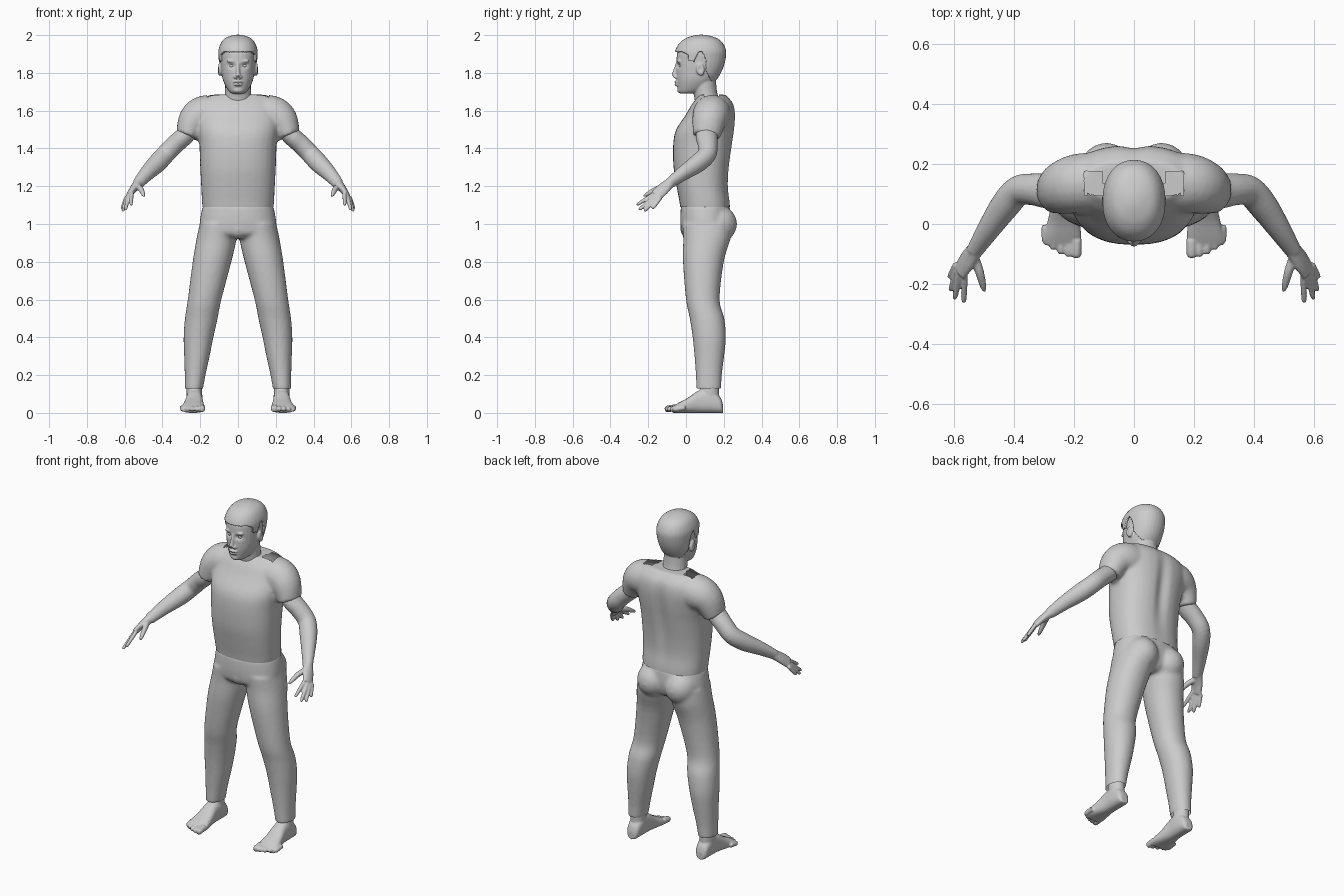
import bpy, bmesh, math
from mathutils import Vector, Matrix

if "Cube" in bpy.data.objects:
    bpy.data.objects.remove(bpy.data.objects["Cube"])

grey = bpy.data.materials.new("plain grey")
grey.use_nodes = True
tone = (0.6, 0.6, 0.6, 1)
grey.diffuse_color = tone
grey.node_tree.nodes["Principled BSDF"].inputs["Base Color"].default_value = tone

X, Y, Z = Vector((1, 0, 0)), Vector((0, 1, 0)), Vector((0, 0, 1))


def spline(rows, steps=4):
    """Catmull-Rom through rows of numbers."""
    rows = [Vector(r) for r in rows]
    out = []
    for i in range(len(rows) - 1):
        a, b = rows[max(i - 1, 0)], rows[i]
        c, d = rows[i + 1], rows[min(i + 2, len(rows) - 1)]
        for k in range(steps):
            t = k / steps
            out.append(b + (c - a) * t / 2 + (a * 2 - b * 5 + c * 4 - d) * t * t / 2
                       + (b * 3 - a - c * 3 + d) * t ** 3 / 2)
    return out + [rows[-1]]


def loft(bm, rings, power=2.0, sides=32):
    """Closed skin over rings of (centre, half axis u, half axis v)."""
    def bend(w):
        return math.copysign(abs(w) ** (2 / power), w)
    loops = []
    for centre, u, v in rings:
        angles = [math.tau * i / sides for i in range(sides)]
        loops.append([bm.verts.new(centre + u * bend(math.cos(a)) + v * bend(math.sin(a)))
                      for a in angles])
    for lo, hi in zip(loops, loops[1:]):
        for i in range(sides):
            j = (i + 1) % sides
            bm.faces.new((lo[i], lo[j], hi[j], hi[i]))
    bm.faces.new(loops[0][::-1])
    bm.faces.new(loops[-1])


def trunk(bm, rows, power=2.2):
    """Upright loft from rows of (z, x min, x max, y front, y back)."""
    loft(bm, [(Vector(((a + b) / 2, (f + k) / 2, z)), X * (b - a) / 2, Y * (k - f) / 2)
              for z, a, b, f, k in map(tuple_of, spline_any(rows))], power)


def tuple_of(row):
    return tuple(row)


def spline_any(rows):
    return spline(rows)


def tube(bm, rows, steps=4):
    """Limb along rows of (x, y, z, radius across y, other radius)."""
    rows = [tuple(p) for p in spline(rows, steps)]
    pts = [Vector(r[:3]) for r in rows]
    rings = []
    for i, row in enumerate(rows):
        t = (pts[min(i + 1, len(pts) - 1)] - pts[max(i - 1, 0)]).normalized()
        base = X if abs(t.y) > 0.95 else Y
        u = (base - t * base.dot(t)).normalized()
        rings.append((pts[i], u * row[3], t.cross(u) * row[4]))
    loft(bm, rings, sides=20)


def ball(bm, centre, size, tilt=0):
    m = Matrix.Translation(centre) @ Matrix.Rotation(tilt, 4, "X") @ Matrix.Diagonal((*size, 1))
    bmesh.ops.create_uvsphere(bm, u_segments=20, v_segments=12, radius=1, matrix=m)


def finish(name, bm, voxel=0, passes=4, edit=None, thickness=0):
    """Fuse the overlapping forms into one soft skin, then edit it."""
    bmesh.ops.recalc_face_normals(bm, faces=bm.faces)
    mesh = bpy.data.meshes.new(name)
    bm.to_mesh(mesh)
    bm.free()
    obj = bpy.data.objects.new(name, mesh)
    bpy.context.collection.objects.link(obj)
    bpy.ops.object.select_all(action="DESELECT")
    obj.select_set(True)
    bpy.context.view_layer.objects.active = obj
    if voxel:
        fuse = obj.modifiers.new("fuse", "REMESH")
        fuse.mode, fuse.voxel_size = "VOXEL", voxel
        soft = obj.modifiers.new("soft", "SMOOTH")
        soft.factor, soft.iterations = 0.5, passes
        for mod in ("fuse", "soft"):
            bpy.ops.object.modifier_apply(modifier=mod)
    mesh = obj.data
    if edit:
        work = bmesh.new()
        work.from_mesh(mesh)
        edit(work)
        work.to_mesh(mesh)
        work.free()
    if thickness:
        solid = obj.modifiers.new("thickness", "SOLIDIFY")
        solid.thickness, solid.offset = thickness, -1
    mesh.materials.clear()
    mesh.materials.append(grey)
    bpy.ops.object.shade_smooth_by_angle(angle=math.radians(50))
    return obj


def push(bm, centre, size, move):
    """Soft dent or bump around a point."""
    for v in bm.verts:
        d = sum(((v.co[i] - centre[i]) / size[i]) ** 2 for i in range(3))
        if d < 9:
            v.co += Vector(move) * math.exp(-d)


def trim(bm, height):
    geom = bm.verts[:] + bm.edges[:] + bm.faces[:]
    bmesh.ops.bisect_plane(bm, geom=geom, plane_co=Z * height, plane_no=Z, clear_inner=True)


def drop(bm, rule):
    gone = [f for f in bm.faces if rule(f.calc_center_median())]
    bmesh.ops.delete(bm, geom=gone, context="FACES")


# Shirt with short sleeves
bm = bmesh.new()
torso = [(1.07, .187, -.028, .235), (1.12, .191, -.035, .232), (1.2, .195, -.05, .224),
         (1.3, .2, -.066, .23), (1.42, .205, -.068, .247), (1.5, .215, -.052, .258),
         (1.58, .22, 0, .262), (1.64, .2, .035, .25), (1.685, .16, .075, .21)]
trunk(bm, [(z, -w, w, f, b) for z, w, f, b in torso], 2.4)
for s in (1, -1):
    tube(bm, [(s * .08, .14, 1.58, .1, .1), (s * .18, .135, 1.58, .1, .1),
              (s * .235, .122, 1.545, .09, .085), (s * .272, .108, 1.465, .073, .058)])


def edit_shirt(bm):
    trim(bm, 1.09)
    push(bm, (0, .25, 1.42), (.035, .1, .2), (0, -.018, 0))
    drop(bm, lambda c: c.z > 1.6 and .1 < abs(c.x) < .165 and .1 < c.y < .175)


finish("shirt", bm, .01, 5, edit_shirt)

# Trousers: hips, seat and two legs
bm = bmesh.new()
hips = [(1.1, .186, -.027, .23), (1.05, .197, -.03, .235), (1, .203, -.03, .235),
        (.95, .2, -.022, .22), (.925, .16, .01, .19)]
trunk(bm, [(z, -w, w, f, b) for z, w, f, b in hips], 2.3)
leg = [(1, .004, .203, -.02, .245), (.92, .008, .22, -.015, .235), (.8, .035, .24, -.016, .2),
       (.6, .088, .266, 0, .178), (.5, .108, .281, .02, .203), (.4, .13, .288, .035, .211),
       (.3, .15, .285, .045, .202), (.2, .172, .282, .052, .19), (.12, .186, .282, .055, .186)]
for s in (1, -1):
    trunk(bm, [(z, s * a, s * b, f, k) for z, a, b, f, k in leg], 2.1)
    ball(bm, (s * .092, .165, 1), (.095, .106, .1))
ball(bm, (0, .02, .97), (.05, .05, .05))
finish("trousers", bm, .01, 5, lambda bm: trim(bm, .13))

# Arms and hands
fingers = [((.563, -.165, 1.162), (.566, -.262, 1.1)), ((.578, -.163, 1.148), (.597, -.25, 1.074)),
           ((.588, -.152, 1.14), (.61, -.222, 1.067)), ((.592, -.135, 1.14), (.614, -.178, 1.08))]
for side, s in (("left", 1), ("right", -1)):
    bm = bmesh.new()
    tube(bm, [(s * .2, .125, 1.56, .05, .05), (s * .28, .11, 1.47, .058, .05),
              (s * .335, .115, 1.42, .053, .05), (s * .385, .11, 1.368, .05, .05),
              (s * .43, .06, 1.32, .048, .05), (s * .485, -.02, 1.265, .037, .04),
              (s * .53, -.09, 1.213, .026, .03)])
    tube(bm, [(s * .52, -.075, 1.224, .025, .029), (s * .553, -.12, 1.187, .035, .02),
              (s * .578, -.158, 1.15, .034, .015)])
    for root, tip in fingers:
        a, b = Vector(root), Vector(tip)
        rows = [(a, .011), (a.lerp(b, .5), .0105), (a.lerp(b, .9), .009), (b, .004)]
        tube(bm, [(s * p.x, p.y, p.z, r, r) for p, r in rows])
    tube(bm, [(s * .535, -.1, 1.2, .016, .016), (s * .515, -.155, 1.185, .015, .015),
              (s * .502, -.205, 1.158, .011, .011), (s * .496, -.225, 1.147, .005, .005)])
    finish(side + "_arm", bm, .005, 3)

# Bare feet
foot = [(.195, .23, .02, .045), (.18, .23, .036, .085), (.13, .23, .043, .13),
        (.07, .231, .044, .12), (.01, .234, .053, .08), (-.04, .237, .062, .053),
        (-.07, .238, .06, .036)]
for side, s in (("left", 1), ("right", -1)):
    bm = bmesh.new()
    loft(bm, [(Vector((s * x, y, h / 2)), X * w, Z * h / 2)
              for y, x, w, h in map(tuple_of, spline(foot))], 2.5)
    tube(bm, [(s * .231, .125, z, .05, .041) for z in (.06, .12, .18)])
    for i in range(5):
        r = .018 if i == 0 else .0135
        x = s * (.192 + .0255 * i)
        tip = -.112 + .003 * i * i
        tube(bm, [(x, tip + .06, .028, r, r), (x, tip + .02, .022, r, r),
                  (x, tip + .004, .018, r * .8, r * .8), (x, tip, .017, .005, .005)])
    finish(side + "_foot", bm, .005, 2)

# Head, neck and face
skull = [(1.69, .026, -.03, .03), (1.7, .046, -.04, .08), (1.73, .066, -.046, .13),
         (1.77, .082, -.05, .165), (1.82, .09, -.051, .19), (1.87, .094, -.05, .203),
         (1.91, .094, -.045, .204), (1.95, .08, -.022, .186), (1.975, .058, .012, .155),
         (1.988, .026, .05, .115)]
bm = bmesh.new()
trunk(bm, [(z, -w, w, f, b) for z, w, f, b in skull], 2.15)
tube(bm, [(0, .125, 1.6, .07, .085), (0, .105, 1.68, .062, .07), (0, .092, 1.77, .066, .068)])
tube(bm, [(0, -.045, 1.85, .01, .009), (0, -.056, 1.81, .012, .01), (0, -.064, 1.782, .014, .014)])
ball(bm, (0, -.05, 1.751), (.026, .014, .007))
ball(bm, (0, -.047, 1.738), (.023, .015, .008))
ball(bm, (0, -.033, 1.708), (.026, .014, .014))
for s in (1, -1):
    ball(bm, (s * .014, -.054, 1.778), (.01, .012, .009))
    ball(bm, (s * .034, -.037, 1.862), (.026, .013, .008))
    ball(bm, (s * .097, .076, 1.818), (.012, .022, .034), .2)


def edit_head(bm):
    for s in (1, -1):
        push(bm, (s * .033, -.045, 1.838), (.02, .03, .013), (0, .012, 0))
        push(bm, (s * .108, .074, 1.82), (.01, .01, .016), (-s * .008, 0, 0))
    push(bm, (0, -.06, 1.7445), (.028, .02, .004), (0, .006, 0))


finish("head", bm, .005, 2, edit_head)

for side, s in (("left", 1), ("right", -1)):
    bm = bmesh.new()
    ball(bm, (s * .033, -.023, 1.838), (.015, .014, .012))
    finish(side + "_eye", bm)

# Short hair cap, cut back around face and ears
bm = bmesh.new()
cap = [(z + .009, -w - .01, w + .01, f - .012, b + .008) for z, w, f, b in skull[1:]]
trunk(bm, cap + [(2.002, -.012, .012, .065, .095)], 2.15)


def hairline(y):
    if y < .012:
        return 1.912 - max(0, y + .02) * .5
    if y < .045:
        return 1.86
    if y < .108:
        return 1.865 + .05 * math.sin((y - .045) / .063 * math.pi)
    return max(1.725, 1.81 - (y - .108) * 2)


finish("hair", bm, .005, 4, lambda bm: drop(bm, lambda c: c.z < hairline(c.y)), .012)
